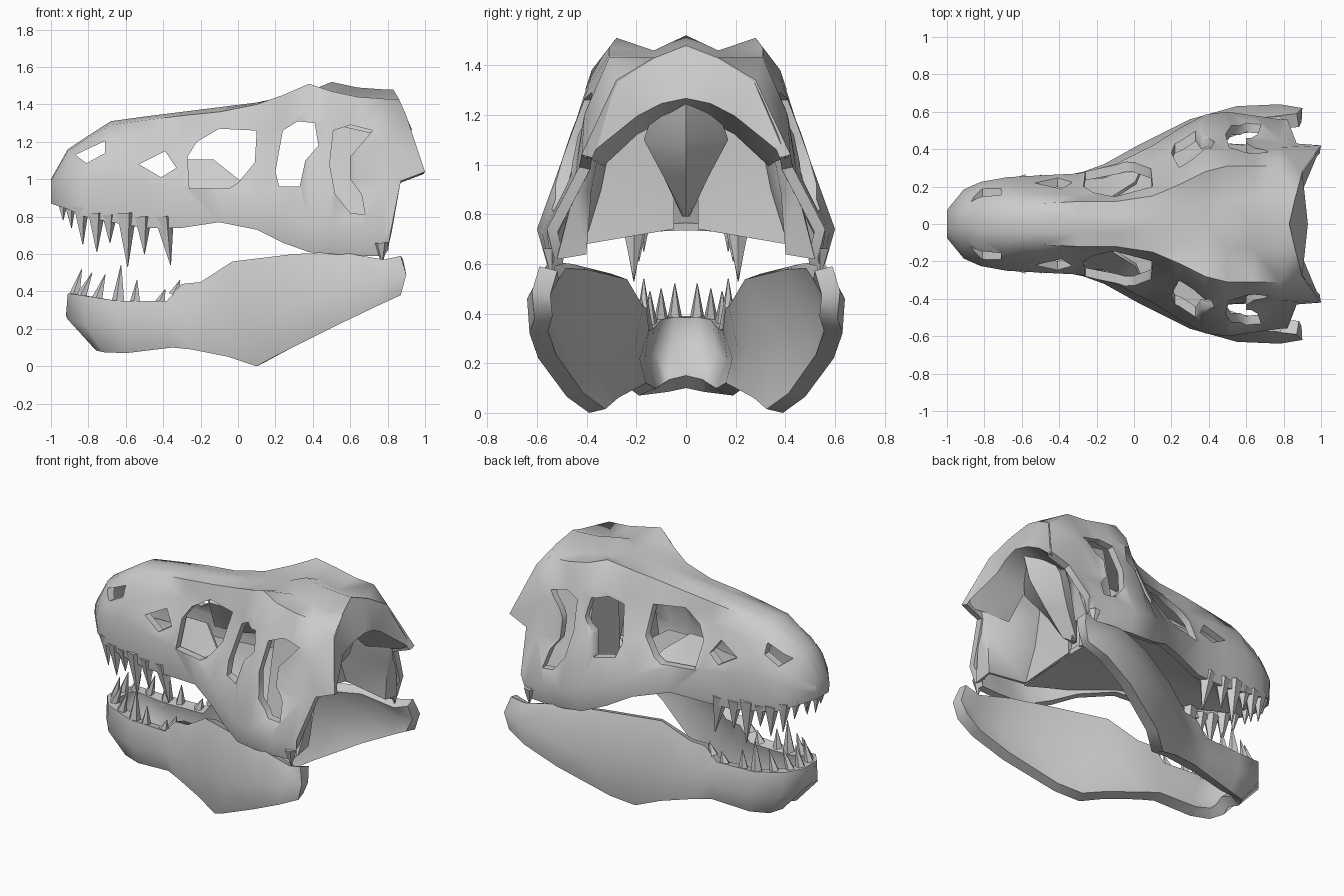
import bpy, bmesh
from mathutils import Vector


def activate(ob):
    bpy.ops.object.select_all(action='DESELECT')
    ob.select_set(True)
    bpy.context.view_layer.objects.active = ob


def apply_mod(ob, kind, **props):
    activate(ob)
    mod = ob.modifiers.new(kind.title(), kind)
    for key, val in props.items():
        setattr(mod, key, val)
    bpy.ops.object.modifier_apply(modifier=mod.name)


def finish(name, bm):
    me = bpy.data.meshes.new(name)
    bm.to_mesh(me)
    bm.free()
    ob = bpy.data.objects.new(name, me)
    bpy.context.collection.objects.link(ob)
    return ob


def smooth(ob, angle=0.95):
    activate(ob)
    bpy.ops.object.shade_smooth_by_angle(angle=angle)


def sheet(name, rows, thick, offset=-1, cap=False, mirror=False):
    """Grid of points skinned with quads, thickened into a bony plate."""
    bm = bmesh.new()
    for s in ((1, -1) if mirror else (1,)):
        g = [[bm.verts.new((x, s * y, z)) for x, y, z in r] for r in rows]
        for a, b in zip(g, g[1:]):
            for j in range(len(a) - 1):
                bm.faces.new((a[j], b[j], b[j + 1], a[j + 1]))
        if cap:
            bm.faces.new(g[0])
    bmesh.ops.triangulate(bm, faces=bm.faces[:])
    ob = finish(name, bm)
    apply_mod(ob, 'SOLIDIFY', thickness=thick, offset=offset)
    return ob


def both_sides(half):
    """Half section, centre first -> full section from -y to +y."""
    return [(x, -y, z) for x, y, z in half[:0:-1]] + list(half)


# Cranium: sections (x, ridge z, then y,z of roof edge, upper side, cheek, rim)
sections = [
    (-1.0, 1.0, .04, .995, .065, .97, .075, .92, .065, .87),
    (-.91, 1.16, .06, 1.15, .13, 1.08, .185, .96, .17, .84),
    (-.82, 1.22, .08, 1.21, .16, 1.14, .225, 1.0, .21, .80),
    (-.68, 1.31, .10, 1.29, .17, 1.21, .25, 1.02, .23, .77),
    (-.50, 1.335, .11, 1.315, .17, 1.20, .26, .98, .24, .74),
    (-.30, 1.36, .12, 1.34, .15, 1.22, .27, .96, .25, .74),
    (-.10, 1.385, .12, 1.36, .15, 1.26, .32, .94, .31, .77),
    (.10, 1.41, .15, 1.40, .20, 1.26, .42, .88, .42, .73),
    (.24, 1.44, .21, 1.45, .29, 1.29, .51, .80, .49, .66),
    (.38, 1.47, .28, 1.51, .38, 1.38, .585, .76, .55, .61),
    (.50, 1.52, .31, 1.47, .39, 1.32, .60, .74, .56, .60),
    (.64, 1.49, .31, 1.44, .39, 1.25, .58, .73, .55, .59),
    (.78, 1.48, .31, 1.43, .41, 1.20, .56, .72, .54, .59)]
rows = []
for s in sections:
    x, top = s[:2]
    edge, upper, cheek, low = [Vector((x, s[k], s[k + 1])) for k in (2, 4, 6, 8)]
    ridge = Vector((x, 0, top))
    dip = ridge.lerp(edge, .42) - Vector((0, 0, .04 if x > .3 else 0))
    mid = upper.lerp(cheek, .5) - Vector((0, .04 if x > .6 else 0, 0))
    half = [ridge, dip, edge, upper, mid, cheek, low]
    rows.append(both_sides([tuple(p) for p in half]))
rim = [(.83, 0, 1.48), (.86, .13, 1.43), (.9, .28, 1.34), (1.0, .42, 1.04),
       (.87, .43, .99), (.82, .56, .74), (.8, .53, .62)]
rows.append(both_sides(rim))
cranium = sheet("cranium", rows, .045, cap=True)

# Openings: nostril, two front windows, eye socket, cheek opening
holes = [
    [(-.87, 1.13), (-.71, 1.205), (-.71, 1.14), (-.81, 1.085)],
    [(-.53, 1.08), (-.39, 1.15), (-.33, 1.06), (-.41, 1.01)],
    [(-.27, 1.12), (-.22, 1.2), (-.1, 1.27), (.1, 1.26), (.09, 1.09), (.0, .98), (-.05, .95), (-.26, .95)],
    [(.24, 1.26), (.32, 1.31), (.41, 1.3), (.43, 1.18), (.36, 1.1), (.33, .96), (.22, .96), (.2, 1.04)],
    [(.51, 1.26), (.6, 1.29), (.72, 1.26), (.6, 1.12), (.6, 1.0), (.66, .92), (.68, .81), (.6, .82), (.52, .92), (.49, 1.08)]]
bm = bmesh.new()
for h in holes:
    a = [bm.verts.new((x, -1, z)) for x, z in h]
    b = [bm.verts.new((x, 1, z)) for x, z in h]
    bm.faces.new(a)
    bm.faces.new(b[::-1])
    for i in range(len(h)):
        k = (i + 1) % len(h)
        bm.faces.new((a[k], a[i], b[i], b[k]))
bmesh.ops.recalc_face_normals(bm, faces=bm.faces[:])
cutter = finish("opening_cutter", bm)
cutter.hide_render = True
apply_mod(cranium, 'BOOLEAN', object=cutter, operation='DIFFERENCE', solver='EXACT')
bpy.data.objects.remove(cutter)
smooth(cranium)

# Occiput: rear arch under the crest
smooth(sheet("rear_arch", [
    both_sides([(x - .01, y * .98, z - .008) for x, y, z in rim[:4]]),
    both_sides([(.92, 0, 1.27), (.91, .1, 1.25), (.9, .2, 1.2), (.88, .37, 1.02)]),
    both_sides([(.7, 0, 1.2), (.7, .1, 1.18), (.7, .2, 1.13), (.7, .34, 1.0)])], .02, 0))

# Braincase: tapering wedge hanging under the arch
bm = bmesh.new()
rings = []
for z, w, x0, x1 in ((1.3, .1, .5, .88), (1.1, .17, .48, .82), (.95, .09, .5, .7), (.79, .015, .5, .56)):
    rings.append([bm.verts.new(p) for p in (
        (x0, -w * .7, z), (x1 - .1, -w, z), (x1, 0, z), (x1 - .1, w, z), (x0, w * .7, z))])
for a, b in zip(rings, rings[1:]):
    for i in range(5):
        k = (i + 1) % 5
        bm.faces.new((a[i], a[k], b[k], b[i]))
bm.faces.new(rings[0])
bm.faces.new(rings[-1])
bmesh.ops.recalc_face_normals(bm, faces=bm.faces[:])
smooth(finish("braincase", bm))

# Quadrate: inner wall from the rear face, behind the cheek opening, to the braincase
smooth(sheet("inner_cheek", [
    [(.79, .52, .62), (.79, .41, .64), (.5, .42, .68), (.46, .05, .74)],
    [(.83, .45, .9), (.82, .39, .9), (.48, .35, .9), (.46, .05, .9)],
    [(.87, .39, 1.04), (.85, .36, 1.06), (.48, .31, 1.1), (.47, .05, 1.1)],
    [(.84, .32, 1.23), (.78, .31, 1.23), (.49, .28, 1.3), (.48, .05, 1.36)]], .025, 0, mirror=True))

# Recessed wall inside the large front window
smooth(sheet("inner_snout_wall", [
    [(-.32, .22, .9), (-.15, .24, .9), (.06, .34, .9)],
    [(-.30, .13, 1.1), (-.13, .13, 1.1), (.01, .22, .99)]], .02, 0, mirror=True))

# Palate
smooth(sheet("palate", [
    both_sides([(x, 0, z + .03), (x, w * .5, z + .02), (x, w, z)])
    for x, w, z in ((-.93, .11, .87), (-.5, .22, .82), (-.1, .28, .80), (.15, .4, .77), (.46, .48, .72))],
    .03, 0))

# Lower jaw: stations of top, bulge and bottom points from chin to hinge
jaw = [
    [(-.91, 0, .39), (-.92, 0, .27), (-.74, 0, .10)],
    [(-.91, .07, .39), (-.91, .08, .25), (-.76, .07, .085)],
    [(-.84, .16, .38), (-.82, .185, .22), (-.72, .15, .075)],
    [(-.65, .205, .35), (-.62, .24, .2), (-.6, .19, .07)],
    [(-.38, .22, .35), (-.36, .26, .22), (-.35, .23, .1)],
    [(-.30, .23, .44), (-.27, .28, .26), (-.25, .27, .09)],
    [(-.20, .24, .45), (-.16, .32, .28), (-.05, .34, .05)],
    [(-.03, .30, .56), (.02, .42, .3), (.1, .39, .0)],
    [(.30, .46, .6), (.3, .56, .32), (.22, .48, .065)],
    [(.55, .55, .61), (.55, .63, .4), (.53, .595, .22)],
    [(.78, .58, .57), (.78, .64, .46), (.74, .63, .32)],
    [(.87, .59, .59), (.9, .62, .49), (.87, .61, .38)]]
left = [[(x, -y, z) for x, y, z in r] for r in jaw[:0:-1]]
smooth(sheet("lower_jaw", left + jaw, .075))


# Teeth and hinge knobs: slim pyramids, base and tip given per tooth
def spikes(name, specs, sides=5):
    bm = bmesh.new()
    for y, bx, bz, tx, tz, r in specs:
        for s in (1, -1):
            base, tip = Vector((bx, s * y, bz)), Vector((tx, s * y, tz))
            d = tip - base
            mat = d.to_track_quat('Z', 'Y').to_matrix().to_4x4()
            mat.translation = (base + tip) / 2
            bmesh.ops.create_cone(bm, cap_ends=True, segments=sides, radius1=r,
                                  radius2=.002, depth=d.length, matrix=mat)
    smooth(finish(name, bm), .6)


spikes("upper_teeth", [
    (.08, -.94, .89, -.935, .78, .033), (.135, -.90, .87, -.89, .74, .035),
    (.17, -.84, .85, -.83, .65, .045), (.19, -.76, .82, -.755, .61, .05),
    (.2, -.69, .81, -.685, .66, .045), (.21, -.60, .82, -.59, .53, .058),
    (.215, -.51, .80, -.50, .60, .052), (.21, -.40, .80, -.36, .54, .058)])
spikes("lower_teeth", [
    (.045, -.88, .35, -.835, .52, .037), (.1, -.85, .34, -.78, .50, .037),
    (.145, -.76, .33, -.71, .49, .038), (.17, -.64, .32, -.625, .54, .042),
    (.18, -.55, .31, -.54, .46, .038), (.185, -.42, .32, -.39, .41, .038),
    (.2, -.34, .38, -.31, .46, .032)])
spikes("jaw_hinge", [(.54, .765, .66, .77, .55, .04)], 6)
